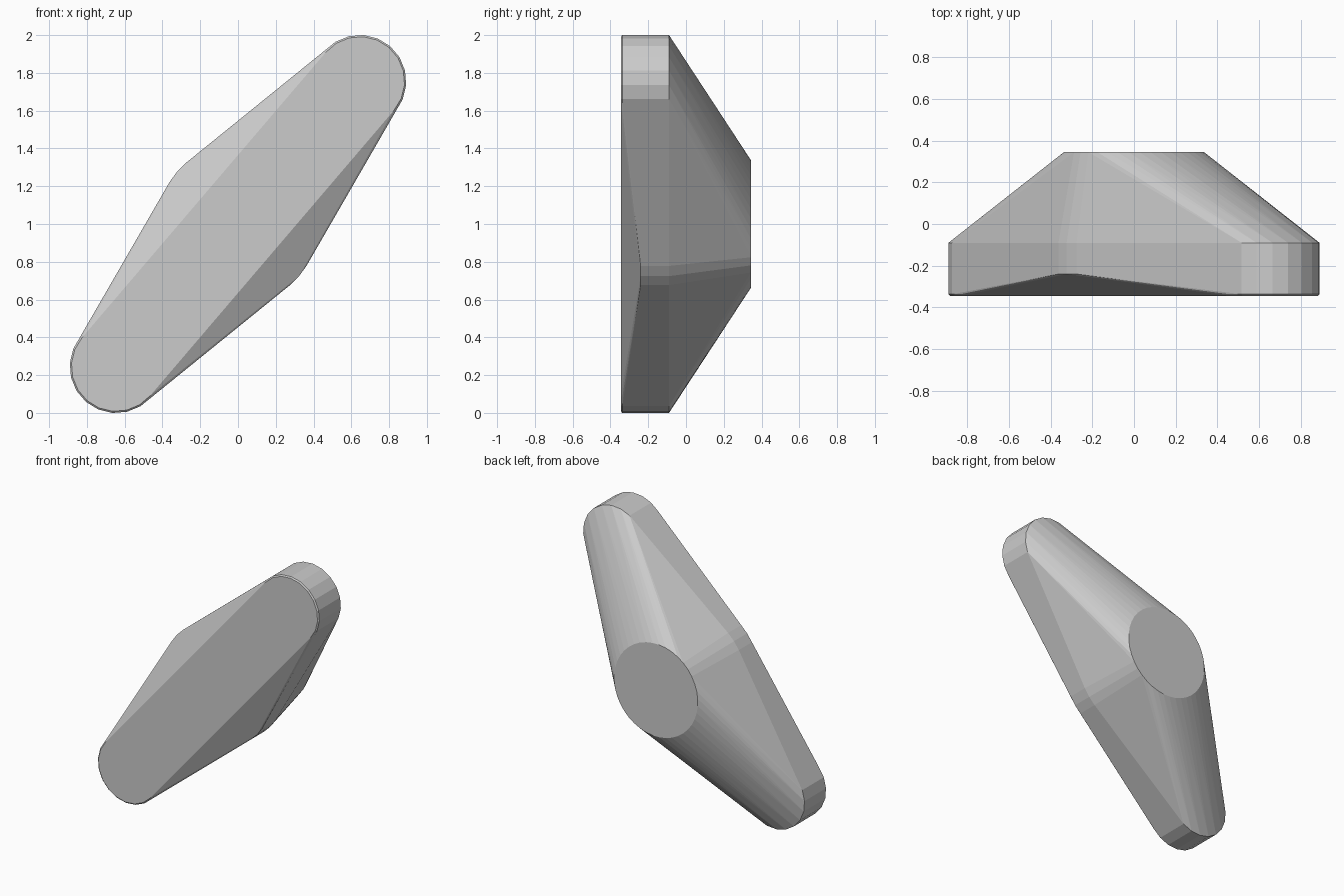
import bpy, bmesh, math
from mathutils import Vector

cube = bpy.data.objects.get("Cube")
if cube:
    bpy.data.objects.remove(cube, do_unlink=True)

# Single grey material
grey = bpy.data.materials.new("plain_grey")
grey.use_nodes = True
colour = (0.6, 0.6, 0.6, 1)
grey.diffuse_color = colour
grey.node_tree.nodes["Principled BSDF"].inputs["Base Color"].default_value = colour

TILT = math.atan2(0.755, 0.645)   # lean of the long axis
bm = bmesh.new()


def ring(cx, cz, y, radius, sides):
    """Circle of points in the xz plane, aligned with the long axis."""
    for i in range(sides):
        a = TILT + math.tau * i / sides
        bm.verts.new(Vector((cx + radius * math.cos(a), y, cz + radius * math.sin(a))))


# Rounded tips with a fine chamfer on the front rim
for side in (-1, 1):
    cx, cz = side * 0.645, 1 + side * 0.755
    ring(cx, cz, -0.345, 0.237, 20)
    ring(cx, cz, -0.337, 0.246, 20)
    ring(cx, cz, -0.09, 0.246, 20)

# Wide waist and flat round back
ring(0, 1, -0.24, 0.425, 40)
ring(0, 1, -0.09, 0.425, 40)
ring(0, 1, 0.345, 0.337, 40)

# Wrap the rings in one tight skin
hull = bmesh.ops.convex_hull(bm, input=bm.verts[:])
spare = {g for g in hull["geom_interior"] + hull["geom_unused"]
         if isinstance(g, bmesh.types.BMVert)}
bmesh.ops.delete(bm, geom=list(spare), context="VERTS")
bmesh.ops.dissolve_limit(bm, angle_limit=math.radians(0.3),
                         verts=bm.verts[:], edges=bm.edges[:])
bmesh.ops.recalc_face_normals(bm, faces=bm.faces[:])

mesh = bpy.data.meshes.new("faceted_body")
bm.to_mesh(mesh)
bm.free()
mesh.materials.append(grey)
body = bpy.data.objects.new("faceted_body", mesh)
bpy.context.collection.objects.link(body)
